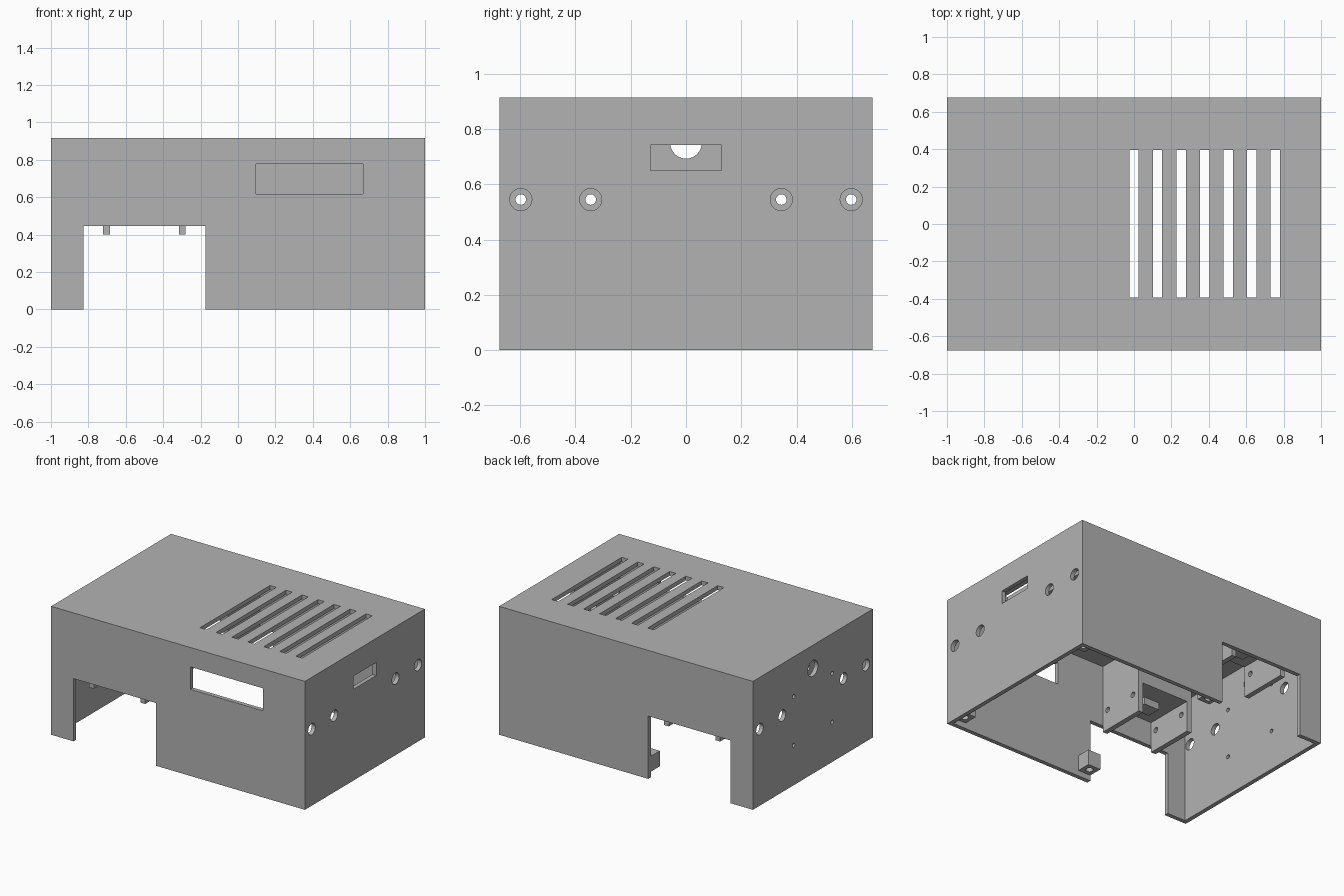
import bpy
import math

old = bpy.data.objects.get("Cube")
if old:
    bpy.data.objects.remove(old, do_unlink=True)

grey = bpy.data.materials.new("plain grey")
grey.use_nodes = True
GREY = (0.448, 0.448, 0.448, 1)
grey.diffuse_color = GREY
grey.node_tree.nodes["Principled BSDF"].inputs["Base Color"].default_value = GREY

X, Y, H, T = 1.0, 0.675, 0.915, 0.03
BOLT_Y, BOLT_Z = (0.345, 0.598), 0.545


def box(name, x, y, z):
    """Box from its (low, high) extent on each axis."""
    bpy.ops.mesh.primitive_cube_add(size=1)
    ob = bpy.context.object
    ob.name = name
    for v in ob.data.vertices:
        for i, (lo, hi) in enumerate((x, y, z)):
            v.co[i] = lo if v.co[i] < 0 else hi
    ob.data.materials.append(grey)
    return ob


def rod(name, radius, centre, length, along_x=True):
    rot = (0, math.pi / 2, 0) if along_x else (0, 0, 0)
    bpy.ops.mesh.primitive_cylinder_add(vertices=32, radius=radius, depth=length,
                                        location=centre, rotation=rot)
    ob = bpy.context.object
    ob.name = name
    ob.data.materials.append(grey)
    return ob


def cut(target, cutter):
    cutter.hide_render = True
    mod = target.modifiers.new("cut", 'BOOLEAN')
    mod.operation = 'DIFFERENCE'
    mod.solver = 'EXACT'
    mod.object = cutter
    bpy.context.view_layer.objects.active = target
    bpy.ops.object.modifier_apply(modifier=mod.name)
    bpy.data.objects.remove(cutter, do_unlink=True)


# Hollow case, open underneath
case = box("case", (-X, X), (-Y, Y), (0, H))
cut(case, box("cavity", (-X + T, X - T), (-Y + T, Y - T), (-0.2, H - T)))

# Opening through front and back, front window, side slot
cut(case, box("opening", (-0.825, -0.175), (-1, 1), (-0.2, 0.447)))
cut(case, box("window", (0.097, 0.668), (-1, -0.5), (0.617, 0.777)))
cut(case, box("side_slot", (0.9, 1.1), (-0.128, 0.128), (0.65, 0.743)))

# Vent slots in the top
for i in range(7):
    cx = 0.126 * i
    cut(case, box("vent", (cx - 0.025, cx + 0.025), (-0.392, 0.396), (0.8, 1)))

# Cable hole and small screw holes in the right wall
cut(case, rod("cable_hole", 0.057, (-X, 0, 0.75), 0.2))
for s in (-1, 1):
    for z in (0.284, 0.632):
        cut(case, rod("screw_hole", 0.014, (-X, s * 0.217, z), 0.2))
    # Bolt access holes in both end walls
    for y in BOLT_Y:
        for end in (-X, X):
            cut(case, rod("access_hole", 0.04, (end, s * y, BOLT_Z), 0.2))


def span(s, a, b):
    return tuple(sorted((s * a, s * b)))


for s, side in ((-1, "front"), (1, "back")):
    # Hanging bracket plates with bolt holes
    for x in (-0.703, -0.298):
        plate = box(side + "_bracket_plate", (x - 0.018, x + 0.018),
                    span(s, 0.287, Y - T), (0.4, H - T))
        for y in BOLT_Y:
            cut(plate, rod("bolt_hole", 0.019, (x, s * y, BOLT_Z), 0.2))
    # Block between the plates, with a small stop underneath
    box(side + "_bracket_block", (-0.685, -0.316), span(s, 0.287, Y - T), (0.62, H - T))
    box(side + "_bracket_stop", (-0.56, -0.44), span(s, 0.42, 0.52), (0.57, 0.62))
    # Screw bosses for the base
    for x in (-0.175, X - T - 0.1):
        boss = box(side + "_screw_boss", (x, x + 0.1), span(s, 0.545, Y - T), (0.04, 0.15))
        cut(boss, rod("boss_hole", 0.024, (x + 0.05, s * 0.595, 0.05), 0.14, False))
